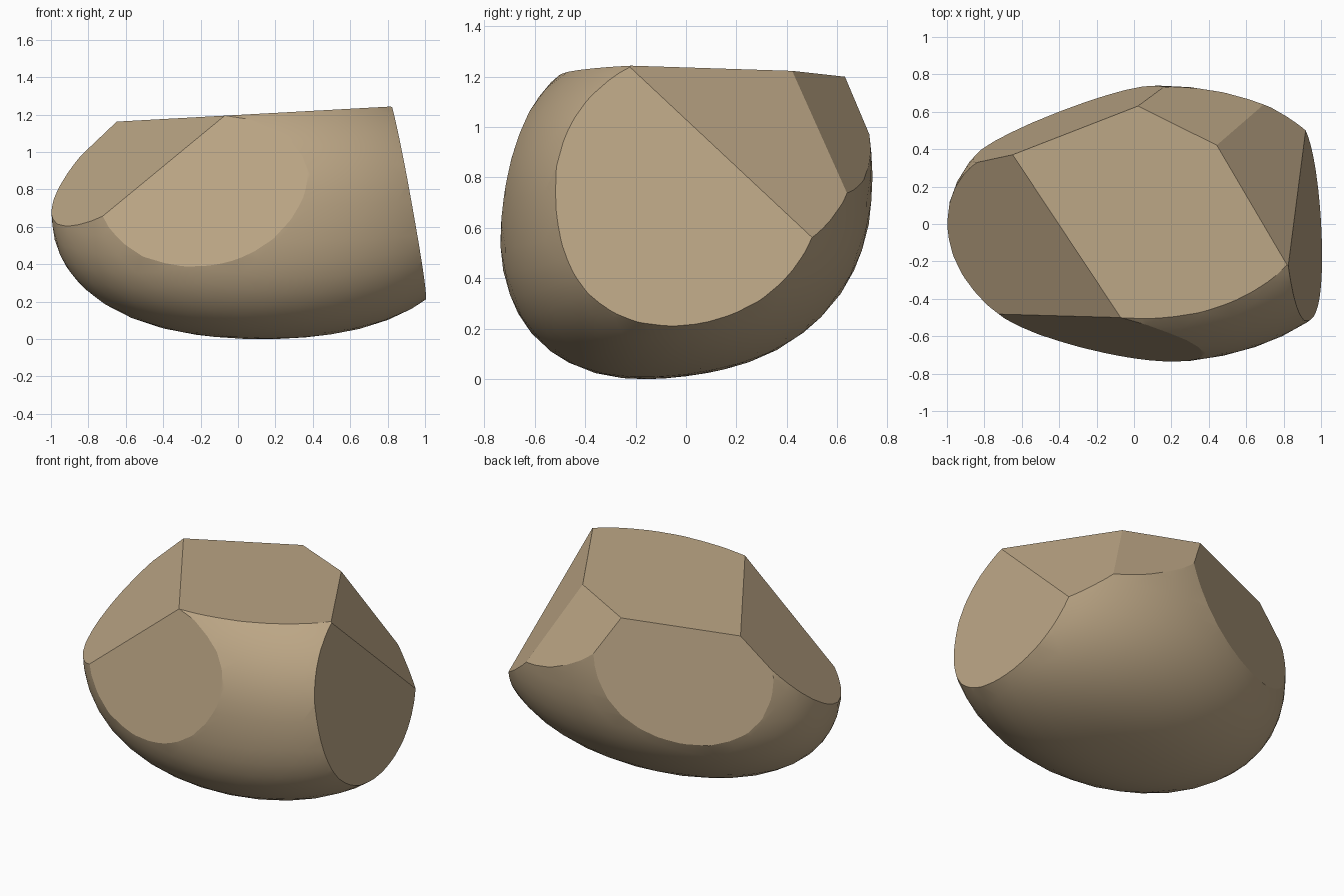
import bpy, bmesh, math
from mathutils import Vector

if "Cube" in bpy.data.objects:
    bpy.data.objects.remove(bpy.data.objects["Cube"], do_unlink=True)

CENTRE = Vector((0.13, 0.0, 0.70))
RADII = (1.13, 0.74, 0.70)
LEAN = 0.127        # rise of the body towards the back
BOXINESS = 2.35     # above 2 fills out the vertical profile

# Flat chipped facets: name -> (outward direction, a point on the facet)
FACETS = {
    "top": ((-0.055, 0, 1), (0, 0, 1.187)),
    "back": ((-0.365, 0.914, 0.177), (-0.65, 0.37, 1.15)),
    "back_corner": ((0.354, 0.771, 0.529), (0.44, 0.42, 1.215)),
    "side_corner": ((0.707, 0.433, 0.56), (0.79, -0.17, 1.23)),
    "side": ((1, 0.04, 0.18), (0.99, 0, 0.26)),
    "slope": ((-0.597, -0.37, 0.712), (-0.65, 0.37, 1.15)),
    "front": ((-0.23, -0.942, 0.247), (-0.07, -0.5, 1.185)),
}


def shape_body(bm):
    """Turn a unit sphere into the leaning, slightly boxy boulder body."""
    for v in bm.verts:
        x, y, z = v.co
        flat = math.hypot(x, y)
        size = (flat ** BOXINESS + abs(z) ** BOXINESS) ** (1 / BOXINESS)
        x, y, z = (c * r / size for c, r in zip((x, y, z), RADII))
        v.co = CENTRE + Vector((x, y, z + LEAN * y))


def chip(bm, direction, point):
    """Slice off everything outside a plane and close the cut."""
    cut = bmesh.ops.bisect_plane(
        bm, geom=bm.verts[:] + bm.edges[:] + bm.faces[:], dist=1e-5,
        plane_co=point, plane_no=Vector(direction).normalized(),
        clear_outer=True)["geom_cut"]
    rim = [e for e in cut if isinstance(e, bmesh.types.BMEdge)]
    bmesh.ops.edgeloop_fill(bm, edges=rim)


# Boulder
bm = bmesh.new()
bmesh.ops.create_icosphere(bm, subdivisions=4, radius=1)
shape_body(bm)
for direction, point in FACETS.values():
    chip(bm, direction, point)
bmesh.ops.remove_doubles(bm, verts=bm.verts[:], dist=0.002)
bmesh.ops.recalc_face_normals(bm, faces=bm.faces[:])

# Rest it on the ground
lowest = min(v.co.z for v in bm.verts)
bmesh.ops.translate(bm, verts=bm.verts[:], vec=(0, 0, -lowest))

mesh = bpy.data.meshes.new("boulder")
bm.to_mesh(mesh)
bm.free()
boulder = bpy.data.objects.new("boulder", mesh)
bpy.context.collection.objects.link(boulder)

# Stone colour
stone = bpy.data.materials.new("tan_stone")
stone.use_nodes = True
colour = (0.50, 0.38, 0.235, 1)
stone.diffuse_color = colour
stone.node_tree.nodes["Principled BSDF"].inputs["Base Color"].default_value = colour
mesh.materials.append(stone)

bpy.ops.object.select_all(action="DESELECT")
boulder.select_set(True)
bpy.context.view_layer.objects.active = boulder
bpy.ops.object.shade_smooth_by_angle(angle=math.radians(20))
